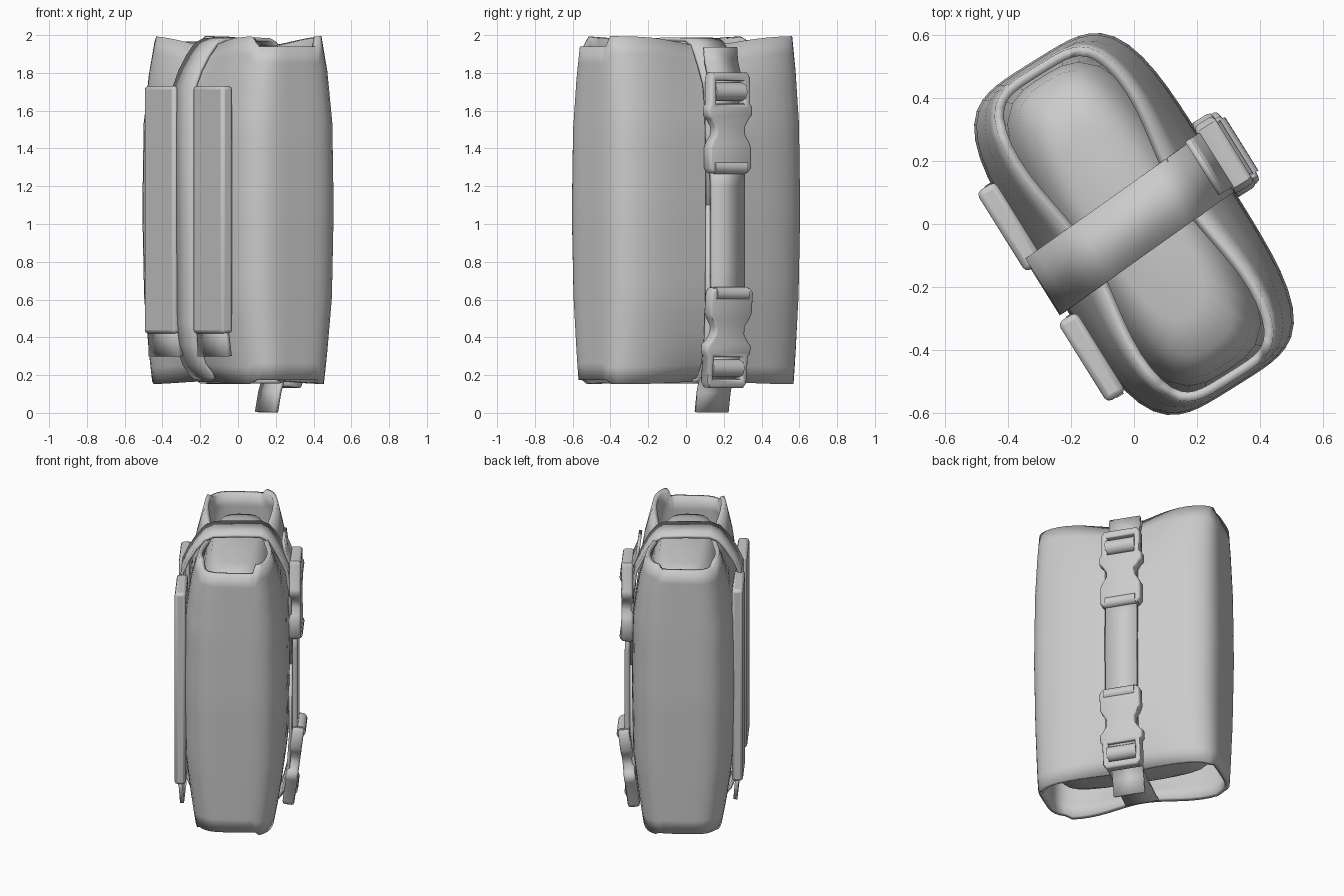
import bpy, bmesh, math
from mathutils import Matrix

if "Cube" in bpy.data.objects:
    bpy.data.objects.remove(bpy.data.objects["Cube"])

# local frame: x = thin axis of the pack, y = long axis, then turned about z
TURN = Matrix.Rotation(math.radians(32), 4, 'Z')
grey = bpy.data.materials.new("plain_grey")
grey.diffuse_color = (0.6, 0.6, 0.6, 1)
grey.use_nodes = True
grey.node_tree.nodes["Principled BSDF"].inputs["Base Color"].default_value = grey.diffuse_color


def add(name, bm, thick=0, bevel=0, smooth=35, offset=0):
    me = bpy.data.meshes.new(name)
    bm.to_mesh(me)
    bm.free()
    me.transform(TURN)
    me.materials.append(grey)
    ob = bpy.data.objects.new(name, me)
    bpy.context.collection.objects.link(ob)
    if thick:
        m = ob.modifiers.new("wall", 'SOLIDIFY')
        m.thickness, m.offset = thick, offset
    if bevel:
        m = ob.modifiers.new("edge", 'BEVEL')
        m.width, m.segments, m.limit_method = bevel, 2, 'ANGLE'
    for o in bpy.context.selected_objects:
        o.select_set(False)
    bpy.context.view_layer.objects.active = ob
    ob.select_set(True)
    bpy.ops.object.shade_smooth_by_angle(angle=math.radians(smooth))
    return ob


def lerp_table(table, t):
    for (t0, *a), (t1, *b) in zip(table, table[1:]):
        if t <= t1:
            f = (t - t0) / (t1 - t0)
            return [p + (q - p) * f for p, q in zip(a, b)]
    return table[-1][1:]


def oval(i, n, a, b, power=4.2):
    # point on a rounded rectangle outline
    t = 2 * math.pi * (i + 0.5) / n
    c, s = math.cos(t), math.sin(t)
    r = (abs(c) ** power + abs(s) ** power) ** (-1 / power)
    return b * c * r, a * s * r


def loft(rings, caps=False):
    bm = bmesh.new()
    rows = [[bm.verts.new(p) for p in r] for r in rings]
    n = len(rows[0])
    for r0, r1 in zip(rows, rows[1:]):
        for i in range(n):
            j = (i + 1) % n
            bm.faces.new((r0[i], r0[j], r1[j], r1[i]))
    if caps:
        bm.faces.new(rows[0][::-1])
        bm.faces.new(rows[-1])
    return bm


# outer sleeve, open at both ends, pinched and dipped where the strap crosses
SIZE = [(0, .59, .262), (.08, .594, .282), (.25, .6, .316), (.5, .607, .325),
        (.75, .602, .318), (.9, .594, .285), (1, .588, .245)]
N = 72
rings = []
for k in range(21):
    t = k / 20
    a, b = lerp_table(SIZE, t)
    ring = []
    for i in range(N):
        x, y = oval(i, N, a, b)
        g = math.exp(-(y / .27) ** 2)
        top, low = 1.995 - .05 * g, .152 + .015 * g
        if abs(y) > .48 and -.25 < x < .14:      # lowered lip on each end
            top, low = (1.94, .175) if y < 0 else (1.965, .165)
        end = abs(2 * t - 1) ** 6
        ring.append((x * (1 - .24 * g * end), y, low + (top - low) * t))
    rings.append(ring)
add("sleeve", loft(rings), thick=.03, offset=-1, smooth=40)

# stuffed roll inside the sleeve
CORE = [(.26, .34, .1), (.29, .46, .15), (.36, .53, .2), (.5, .55, .24), (1.1, .565, .275),
        (1.65, .55, .24), (1.79, .53, .2), (1.87, .46, .16), (1.9, .34, .11)]
add("inner_roll", loft([[(*oval(i, 32, a, b, 3.2), z) for i in range(32)] for z, a, b in CORE], True),
    smooth=60)


# webbing ribbons that follow a path of (x, z) points
def ribbon(name, path, half=.105, centre=lambda x: .005 + .06 * x, thick=.02):
    bm = bmesh.new()
    rows = [[bm.verts.new((x, centre(x) + s * half, z)) for s in (-1, 1)] for x, z in path]
    for r0, r1 in zip(rows, rows[1:]):
        bm.faces.new((r0[0], r0[1], r1[1], r1[0]))
    return add(name, bm, thick=thick, smooth=40)


ribbon("long_strap", [
    (.332, 1.1), (.33, .6), (.315, .36), (.285, .24), (.25, .18), (.2, .165), (-.17, .165), (-.23, .2),
    (-.28, .26), (-.32, .36), (-.337, .48), (-.343, 1.1), (-.34, 1.73), (-.305, 1.81), (-.255, 1.89),
    (-.205, 1.95), (-.15, 1.975), (0, 1.978), (.14, 1.975), (.18, 1.955), (.22, 1.91), (.258, 1.84),
    (.305, 1.74), (.325, 1.6), (.332, 1.1)])
side = lambda x: .035
ribbon("buckle_strap", [(.345, .55), (.36, .62), (.358, .75), (.358, 1.2), (.355, 1.35)], .1, side, .032)
ribbon("upper_tail", [(.285, 1.935), (.295, 1.86), (.335, 1.76), (.345, 1.68)], .1, side)
ribbon("lower_tail", [(.2, .005), (.22, .11), (.24, .17), (.31, .24), (.335, .3)], .1, side)


def box(size, centre, name, bevel):
    bm = bmesh.new()
    bmesh.ops.create_cube(bm, size=1, matrix=Matrix.Translation(centre) @ Matrix.Diagonal((*size, 1)))
    return add(name, bm, bevel=bevel)


# two long padded panels with flared lower tabs
for name, y in (("left", .2), ("right", -.287)):
    box((.07, .298, 1.31), (-.337, y, 1.075), name + "_panel", .018)
    bm = bmesh.new()
    rows = [[bm.verts.new((x, y + s * h, z)) for s in (-1, 1)]
            for x, z, h in ((-.345, .46, .14), (-.333, .40, .142), (-.325, .30, .152))]
    for r0, r1 in zip(rows, rows[1:]):
        bm.faces.new((*r0, *r1[::-1]))
    add(name + "_tab", bm, thick=.025)


# side release buckles: outline with a slot, rolled bar and collar
HALF = [(.105, .265), (.122, .24), (.122, .1), (.135, .085), (.135, .04), (.118, .025),
        (.09, -.02), (.09, -.06), (.115, -.1), (.128, -.13), (.128, -.24), (.11, -.262)]
OUTLINE = HALF + [(-y, z) for y, z in HALF[::-1]]
SLOT = [(-.09, .1), (.09, .1), (.09, .225), (-.09, .225)]


def buckle(name, pos, flip, tilt):
    place = (Matrix.Translation(pos) @ Matrix.Rotation(tilt, 4, 'Y')
             @ Matrix.Diagonal((1, 1, flip, 1)))
    cu = bpy.data.curves.new(name, 'CURVE')
    cu.dimensions, cu.fill_mode = '2D', 'BOTH'
    cu.extrude, cu.bevel_depth, cu.bevel_resolution, cu.offset = .022, .015, 1, -.012
    for pts in (OUTLINE, SLOT):
        sp = cu.splines.new('POLY')
        sp.points.add(len(pts) - 1)
        for p, (y, z) in zip(sp.points, pts):
            p.co = (y, z, 0, 1)
        sp.use_cyclic_u = True
    ob = bpy.data.objects.new(name + "_helper", cu)
    bpy.context.collection.objects.link(ob)
    dg = bpy.context.evaluated_depsgraph_get()
    me = bpy.data.meshes.new_from_object(ob.evaluated_get(dg))
    bpy.data.objects.remove(ob)
    bm = bmesh.new()
    bm.from_mesh(me)
    bpy.data.meshes.remove(me)
    axes = Matrix(((0, 0, 1, 0), (1, 0, 0, 0), (0, 1, 0, 0), (0, 0, 0, 1)))
    bmesh.ops.transform(bm, matrix=place @ axes, verts=bm.verts)
    bmesh.ops.remove_doubles(bm, verts=bm.verts, dist=.0005)
    bmesh.ops.recalc_face_normals(bm, faces=bm.faces)
    add(name, bm, smooth=45)
    # webbing rolled round the bar, and round the collar
    for part, z, r, w, x in (("_bar", .165, .048, .19, 0), ("_collar", -.235, .036, .2, .012)):
        bm = bmesh.new()
        bmesh.ops.create_cone(bm, cap_ends=True, segments=16, radius1=r, radius2=r, depth=w,
                              matrix=place @ Matrix.Translation((x, 0, z))
                              @ Matrix.Rotation(math.pi / 2, 4, 'X'))
        bmesh.ops.recalc_face_normals(bm, faces=bm.faces)
        add(name + part, bm)


buckle("upper_buckle", (.358, .035, 1.535), 1, 0)
buckle("lower_buckle", (.348, .035, .4), -1, math.radians(7))
